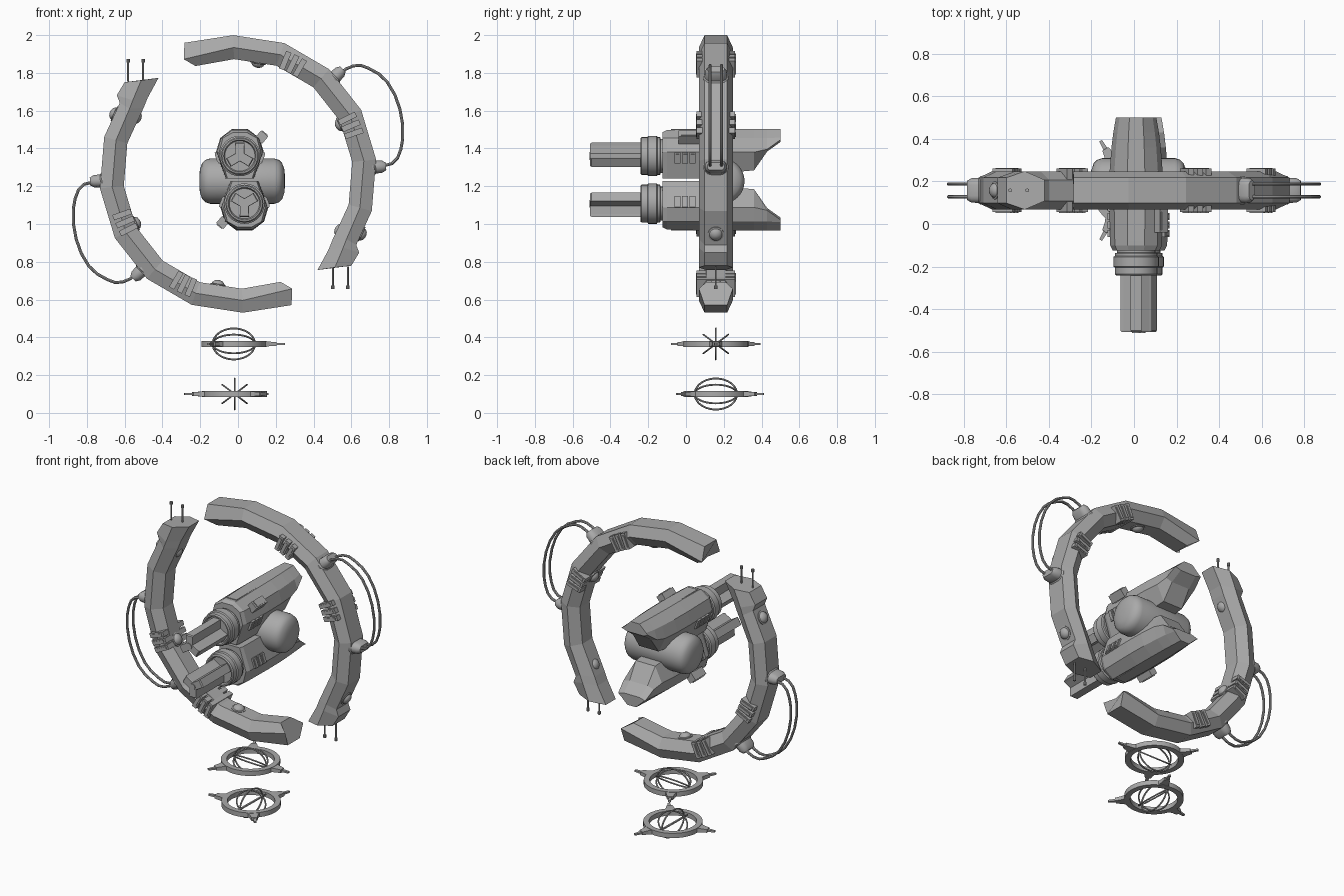
import bpy, bmesh
from math import sin, cos, pi, radians
from mathutils import Matrix, Vector

cube = bpy.data.objects.get("Cube")
if cube:
    bpy.data.objects.remove(cube)

grey = bpy.data.materials.new("metal_grey")
grey.use_nodes = True
grey.diffuse_color = (0.4, 0.4, 0.4, 1)
grey.node_tree.nodes["Principled BSDF"].inputs["Base Color"].default_value = (0.4, 0.4, 0.4, 1)

T = Matrix.Translation


def rot(deg, axis):
    return Matrix.Rotation(radians(deg), 4, axis)


def finish(name, bm, matrix, smooth):
    bmesh.ops.recalc_face_normals(bm, faces=bm.faces)
    me = bpy.data.meshes.new(name)
    bm.to_mesh(me)
    bm.free()
    me.materials.append(grey)
    if smooth:
        me.shade_smooth()
        me.set_sharp_from_angle(angle=radians(35))
    ob = bpy.data.objects.new(name, me)
    ob.matrix_world = matrix
    bpy.context.scene.collection.objects.link(ob)
    return ob


def loft(name, rings, matrix, closed=False, smooth=False):
    """Skin a list of equal point rings; cap the ends unless closed."""
    bm = bmesh.new()
    loops = [[bm.verts.new(p) for p in r] for r in rings]
    n = len(loops[0])
    pairs = list(zip(loops, loops[1:]))
    if closed:
        pairs.append((loops[-1], loops[0]))
    else:
        bm.faces.new(loops[0])
        bm.faces.new(loops[-1])
    for a, b in pairs:
        for i in range(n):
            j = (i + 1) % n
            bm.faces.new((a[i], a[j], b[j], b[i]))
    return finish(name, bm, matrix, smooth)


def lathe(name, profile, matrix, n=24):
    rings = [[(r * cos(2 * pi * i / n), r * sin(2 * pi * i / n), h) for i in range(n)]
             for r, h in profile]
    return loft(name, rings, matrix, smooth=True)


def box(name, size, matrix):
    bm = bmesh.new()
    bmesh.ops.create_cube(bm, size=1, matrix=Matrix.Diagonal((*size, 1)))
    return finish(name, bm, matrix, False)


def around(a, r=0.0):
    """Local x runs outward at angle a in the upright plane, z along the arc."""
    return rot(-a, 'Y') @ T((r, 0, 0))


# ---------- broken ring: two arcs, each a half turn of the other ----------
def arc_section(angles, radii):
    half = [0.06, 0.09, 0.05]
    pts = [(r * cos(radians(a)), h, r * sin(radians(a)))
           for a, r, h in zip(angles, radii, half)]
    return pts + [(x, -y, z) for x, y, z in reversed(pts)]


sections = [arc_section((112.2, 115.3, 111.5), (0.75, 0.672, 0.614))]
sections += [arc_section((a, a, a), (0.735, 0.67, 0.608))
             for a in (92, 70.5, 49, 27.5, 6, -15.5)]
sections += [arc_section((-31, -31, -35), (0.73, 0.67, 0.61)),
             arc_section((-33, -35, -40), (0.765, 0.68, 0.625)),
             arc_section((-39, -44, -50.4), (0.772, 0.713, 0.66))]

cable_path = [(.535, .525), (.57, .555), (.61, .572), (.65, .575), (.69, .56), (.745, .53),
              (.79, .487), (.83, .42), (.857, .344), (.872, .26), (.872, .185),
              (.862, .13), (.845, .085), (.815, .055), (.74, .035)]


def cable_rings(path, y, r=0.008, n=8):
    rings = []
    for i, (x, z) in enumerate(path):
        a, b = path[max(i - 1, 0)], path[min(i + 1, len(path) - 1)]
        d = Vector((b[0] - a[0], 0, b[1] - a[1])).normalized()
        nrm = Vector((-d.z, 0, d.x))
        rings.append([Vector((x, y, z)) + nrm * r * cos(2 * pi * k / n)
                      + Vector((0, r * sin(2 * pi * k / n), 0)) for k in range(n)])
    return rings


def stadium(x, w, h, n=8):
    """Rounded slot outline, long in y, at distance x."""
    pts = []
    for side in (1, -1):
        for k in range(n):
            t = pi * k / (n - 1)
            pts.append((x, side * (w - h + h * sin(t)), side * h * cos(t)))
    return pts


dome = [(0.042, 0), (0.042, 0.018), (0.034, 0.02), (0.032, 0.026), (0.022, 0.036), (0.006, 0.041)]

for k, side in enumerate(("upper", "lower")):
    base = T((0, 0.158, 1.265)) @ rot(180 * k, 'Y')
    loft(side + "_arc", sections, base)
    # raised vent bars on both flanks
    for a in (63.6, 23.1):
        for s in (-1, 0, 1):
            box(side + "_arc_vent", (0.1, 0.204, 0.03), base @ around(a + s * 3.8, 0.65))
            box(side + "_arc_vent_rib", (0.075, 0.212, 0.015), base @ around(a + s * 3.8, 0.65))
    # round lamps
    for a, r, flip in ((79.8, 0.612, -90), (25.7, 0.615, -90), (-29, 0.63, -90), (-26, 0.712, 90)):
        lathe(side + "_arc_lamp", dome, base @ around(a, r) @ rot(flip, 'Y'))
    # cable sockets
    for a in (45, 2.9):
        loft(side + "_socket", [stadium(x, w, h) for x, w, h in
             ((0.68, .068, .042), (0.722, .068, .042), (0.73, .06, .035),
              (0.765, .058, .032), (0.785, .046, .02))], base @ around(a), smooth=True)
    for y in (-0.03, 0.03):
        loft(side + "_cable", cable_rings(cable_path, y), base, smooth=True)
    # twin antenna pins on the cut end
    for x in (0.502, 0.582):
        lathe(side + "_pin", [(0.005, 0), (0.005, -0.1), (0.009, -0.1), (0.009, -0.118)],
              base @ T((x, 0, -0.49)), 10)

# ---------- twin cannon ----------
hull_half = [(0.04, 0.143), (0.1, 0.095), (0.122, 0.02), (0.072, -0.12)]


def hull_section(y, width, floor, top=0.143):
    half = [(x * width, max(min(z, top), floor - 0.012 * i)) for i, (x, z) in enumerate(hull_half)]
    pts = half + [(-x, z) for x, z in reversed(half)]
    return [(x, y, z) for x, z in pts]


hull = [hull_section(-0.125, 0.9, -0.1, 0.125), hull_section(-0.1, 1.0, -0.12, 0.138),
        hull_section(0.12, 1.04, -0.12), hull_section(0.25, 1.02, -0.05),
        hull_section(0.36, 0.95, -0.04), hull_section(0.43, 0.88, 0.06),
        hull_section(0.5, 0.78, 0.11)]

collar = [(0.09, 0.11), (0.09, 0.135), (0.1, 0.137), (0.1, 0.15), (0.107, 0.155), (0.107, 0.2),
          (0.1, 0.205), (0.1, 0.235), (0.094, 0.242), (0.086, 0.242), (0.08, 0.225), (0.01, 0.225)]

# three broad fins around a slim core
star = []
for arm in (90, 210, 330):
    for da, r in ((-60, 0.028), (-24, 0.06), (-20, 0.075), (20, 0.075), (24, 0.06)):
        star.append((r * cos(radians(arm + da)), r * sin(radians(arm + da))))

for k, side in enumerate(("upper", "lower")):
    base = T((0.022, 0, 1.234)) @ rot(180 * k, 'Y') @ T((-0.012, 0, 0.126))
    forward = base @ rot(90, 'X')
    loft(side + "_hull", hull, base)
    lathe(side + "_collar", collar, forward, 28)
    loft(side + "_barrel", [[(x * s, z * s, h) for x, z in star]
         for h, s in ((0.2, 1), (0.5, 1), (0.507, 0.93))], forward)
    lathe(side + "_muzzle_core", [(0.02, 0.48), (0.02, 0.512), (0.012, 0.512)], forward, 12)
    # crest along the roof
    box(side + "_crest", (0.07, 0.2, 0.014), base @ T((0, 0.02, 0.136)))
    # sighting box on the shoulder
    shoulder = base @ T((0.115, 0.015, 0.1)) @ rot(40, 'Y')
    box(side + "_sight", (0.05, 0.11, 0.05), shoulder)
    box(side + "_sight_cap", (0.036, 0.085, 0.06), shoulder)
    # side vents
    for s in (-1, 1):
        for j in (-1, 0, 1):
            spot = base @ T((s * 0.114, -0.005 + j * 0.04, -0.008)) @ rot(s * 19.5, 'Y')
            box(side + "_hull_vent", (0.02, 0.032, 0.062), spot)
            box(side + "_hull_vent_rib", (0.026, 0.018, 0.045), spot)

# side drum carrying both hulls
drum = [(0.06, 0.224), (0.095, 0.212), (0.112, 0.195), (0.12, 0.17)]
drum = [(0.02, 0.227)] + drum
lathe("pivot_drum", drum + [(r, -h) for r, h in reversed(drum)],
      T((0.022, 0.19, 1.227)) @ rot(90, 'Y'), 32)

# ---------- floating gyros ----------
def tube_ring(name, a, b, r, matrix, n=40, m=6):
    rings = []
    for i in range(n):
        t = 2 * pi * i / n
        rings.append([((a + r * cos(u)) * cos(t), (b + r * cos(u)) * sin(t), r * sin(u))
                      for u in (2 * pi * q / m for q in range(m))])
    loft(name, rings, matrix, closed=True, smooth=True)


for name, z, x, first, turn in (("upper_gyro", 0.365, -0.022, 0, 0),
                                ("lower_gyro", 0.1, -0.018, 190, 90)):
    base = T((x, 0.158, z))
    n = 40
    rim = [[(r * cos(2 * pi * i / n), r * sin(2 * pi * i / n), h) for r, h in
            ((0.172, -0.015), (0.172, 0.015), (0.138, 0.015), (0.138, -0.015))] for i in range(n)]
    loft(name + "_rim", rim, base, closed=True, smooth=True)
    for j in range(3):
        out = base @ rot(first + 120 * j, 'Z')
        loft(name + "_prong", [[(d, w, h), (d, -w, h), (d, -w, -h), (d, w, -h)] for d, w, h in
             ((0.165, .034, .013), (0.19, .024, .012), (0.225, .017, .01),
              (0.226, .01, .006), (0.27, .007, .005))], out)
    for tilt in (90, 37, -37):
        tube_ring(name + "_hoop", 0.112, 0.082, 0.005, base @ rot(turn, 'Z') @ rot(tilt, 'X'))
